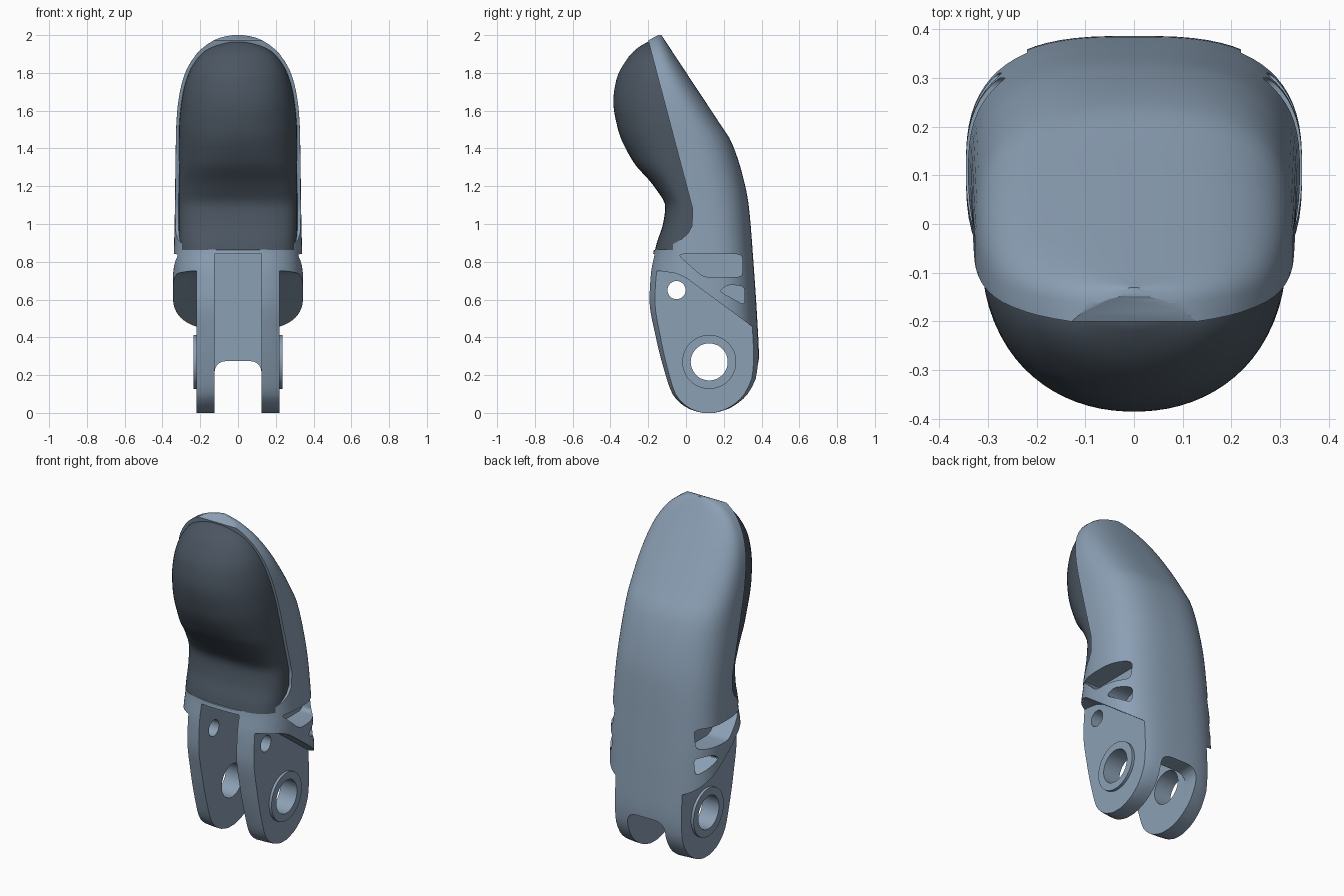
import bpy, bmesh, math

if "Cube" in bpy.data.objects:
    bpy.data.objects.remove(bpy.data.objects["Cube"])

def curve(pts):
    """Smooth monotone interpolation through (z, value) pairs."""
    n = len(pts)
    d = [(pts[i+1][1]-pts[i][1])/(pts[i+1][0]-pts[i][0]) for i in range(n-1)]
    m = [d[0]] + [2*a*b/(a+b) if a*b > 0 else 0 for a, b in zip(d, d[1:])] + [d[-1]]
    def f(z):
        z = min(max(z, pts[0][0]), pts[-1][0])
        i = 0
        while i < n-2 and z > pts[i+1][0]:
            i += 1
        h = pts[i+1][0]-pts[i][0]
        t = (z-pts[i][0])/h
        return ((2*t**3-3*t*t+1)*pts[i][1] + (t**3-2*t*t+t)*h*m[i]
                + (3*t*t-2*t**3)*pts[i+1][1] + (t**3-t*t)*h*m[i+1])
    return f

def make(name, bm):
    bmesh.ops.recalc_face_normals(bm, faces=bm.faces)
    me = bpy.data.meshes.new(name)
    bm.to_mesh(me)
    bm.free()
    ob = bpy.data.objects.new(name, me)
    bpy.context.collection.objects.link(ob)
    return ob

def loft(name, zs, width, centre, front, back, power, seg=72):
    """Stack of superellipse rings with different front and back depths."""
    bm = bmesh.new()
    rings = []
    for z in zs:
        w, c, e = width(z), centre(z), 2/power(z)
        ring = []
        for k in range(seg):
            a = 2*math.pi*(k+.5)/seg
            cx, sy = math.cos(a), math.sin(a)
            depth = back(z)-c if sy > 0 else c-front(z)
            ring.append(bm.verts.new((math.copysign(abs(cx)**e, cx)*w,
                                      c+math.copysign(abs(sy)**e, sy)*depth, z)))
        rings.append(ring)
    for r, s in zip(rings, rings[1:]):
        for k in range(seg):
            j = (k+1) % seg
            bm.faces.new((r[k], r[j], s[j], s[k]))
    bm.faces.new(rings[0])
    bm.faces.new(rings[-1])
    return make(name, bm)

def prism(name, pts, lo, hi, axis='X'):
    """Extrude a (y, z) outline along x, or an (x, z) outline along y."""
    bm = bmesh.new()
    place = (lambda p, t: (t, p[0], p[1])) if axis == 'X' else (lambda p, t: (p[0], t, p[1]))
    a = [bm.verts.new(place(p, lo)) for p in pts]
    b = [bm.verts.new(place(p, hi)) for p in pts]
    bm.faces.new(a)
    bm.faces.new(b)
    for i in range(len(a)):
        j = (i+1) % len(a)
        bm.faces.new((a[i], a[j], b[j], b[i]))
    return make(name, bm)

def circle(y, z, r, n=48):
    return [(y+r*math.cos(2*math.pi*i/n), z+r*math.sin(2*math.pi*i/n)) for i in range(n)]

def rounded(pts, r, n=5):
    """Round the corners of an outline with small quadratic curves."""
    out = []
    for i, p in enumerate(pts):
        ends = []
        for q in (pts[i-1], pts[(i+1) % len(pts)]):
            k = min(r/math.dist(p, q), .45)
            ends.append((p[0]+(q[0]-p[0])*k, p[1]+(q[1]-p[1])*k))
        for s in range(n+1):
            t = s/n
            out.append(tuple((1-t)**2*ends[0][d]+2*t*(1-t)*p[d]+t*t*ends[1][d] for d in (0, 1)))
    return out

def boolean(ob, tool, op='DIFFERENCE'):
    tool.hide_render = True
    mod = ob.modifiers.new(op, 'BOOLEAN')
    mod.operation, mod.object, mod.solver = op, tool, 'EXACT'
    bpy.context.view_layer.objects.active = ob
    bpy.ops.object.modifier_apply(modifier=mod.name)
    bpy.data.objects.remove(tool)

# Finger shell: one tall loft
zs = [0, .006, .02, .035, .05, .075] + [.1+.04*i for i in range(45)] + [1.9, 1.925, 1.95, 1.97, 1.985, 1.995, 2]
body = loft(
    "finger_shell", sorted(set(round(z, 4) for z in zs)),
    curve([(0, .345), (.7, .345), (.85, .34), (1, .336), (1.5, .328), (1.6, .322), (1.7, .308),
           (1.8, .28), (1.9, .22), (1.96, .15), (1.99, .085), (2, .03)]),
    curve([(0, .12), (.85, .11), (1, .1), (1.1, .08), (1.3, .02), (1.6, -.07), (1.8, -.13), (2, -.17)]),
    curve([(0, .09), (.006, .06), (.02, .018), (.05, -.03), (.1, -.075), (.2, -.112), (.4, -.165),
           (.6, -.2), (.75, -.192), (.85, -.172), (1, -.16), (1.1, -.2), (2, -.4)]),
    curve([(0, .15), (.006, .178), (.02, .222), (.05, .275), (.1, .33), (.2, .378), (.3, .386), (.5, .377),
           (.8, .357), (1.1, .332), (1.25, .302), (1.44, .238), (1.53, .18), (1.8, .002), (2, -.13)]),
    curve([(0, 3), (.6, 2.8), (1.1, 2.6), (1.5, 2.7), (2, 2.5)]))

# Open the front where the soft pad sits
boolean(body, prism("pad_opening", [(-.7, .855), (-.17, .862), (-.08, .888), (-.03, .915), (.01, .95),
                                    (.032, .99), (.035, 1.08), (-.2, 1.972), (-.12, 2.015), (-.12, 2.1), (-.7, 2.1)],
                    -.6, .6))

# Flat cheeks below the diagonal edge, side pockets and pivot bosses
cheek = [(-.5, .75), (-.13, .75), (-.05, .738), (0, .715), (.34, .465), (.7, .2), (.7, -.2), (-.5, -.2)]
pockets = [rounded([(-.045, .84), (.3, .84), (.3, .72), (.09, .72)], .03),
           rounded([(.175, .645), (.225, .68), (.31, .67), (.31, .57)], .025)]
for s in (-1, 1):
    boolean(body, prism("cheek_cut", cheek, s*.22, s*.7))
    for p in pockets:
        boolean(body, prism("pocket_cut", p, s*.215, s*.7))
    boolean(body, prism("pivot_boss", circle(.123, .27, .143), s*.18, s*.236), 'UNION')

# Clevis slot with a rear wall, and the notch beneath that wall
boolean(body, prism("clevis_slot", [(-.6, -.1), (.285, -.1), (.285, .84), (-.6, .84)], -.125, .125))
notch = rounded([(-.125, .275), (.125, .275), (.125, -.1), (-.125, -.1)], .07)
boolean(body, prism("rear_notch", notch, .2, .7, 'Y'))

# Pivot and cord holes
for hole in (circle(.123, .27, .098), circle(-.05, .65, .048, 32)):
    boolean(body, prism("hole", hole, -.6, .6))

# Soft finger pad
pad = loft(
    "finger_pad", [.862+.0245*i for i in range(44)] + [1.93, 1.945, 1.955, 1.963],
    curve([(.86, .315), (1.5, .312), (1.6, .305), (1.7, .29), (1.8, .26), (1.9, .195), (1.94, .13), (1.963, .05)]),
    curve([(.86, .06), (1.08, .045), (1.5, -.065), (1.96, -.185)]),
    curve([(.86, -.165), (.9, -.155), (1, -.122), (1.09, -.11), (1.2, -.17), (1.33, -.28), (1.5, -.36),
           (1.65, -.385), (1.76, -.37), (1.89, -.3), (1.94, -.245), (1.963, -.205)]),
    curve([(.86, .12), (1.08, .1), (1.5, -.01), (1.96, -.17)]),
    curve([(.86, 3.2), (1.1, 3), (1.4, 2.3), (1.65, 2.1), (1.96, 2)]))

# Slate shell, darker pad, smooth shading with crisp edges
for ob, colour in ((body, (.26, .35, .46, 1)), (pad, (.07, .092, .12, 1))):
    mat = bpy.data.materials.new(ob.name + "_colour")
    mat.diffuse_color = colour
    mat.use_nodes = True
    mat.node_tree.nodes["Principled BSDF"].inputs["Base Color"].default_value = mat.diffuse_color
    ob.data.materials.clear()
    ob.data.materials.append(mat)
    bpy.ops.object.select_all(action='DESELECT')
    ob.select_set(True)
    bpy.context.view_layer.objects.active = ob
    bpy.ops.object.shade_smooth_by_angle(angle=math.radians(32))
